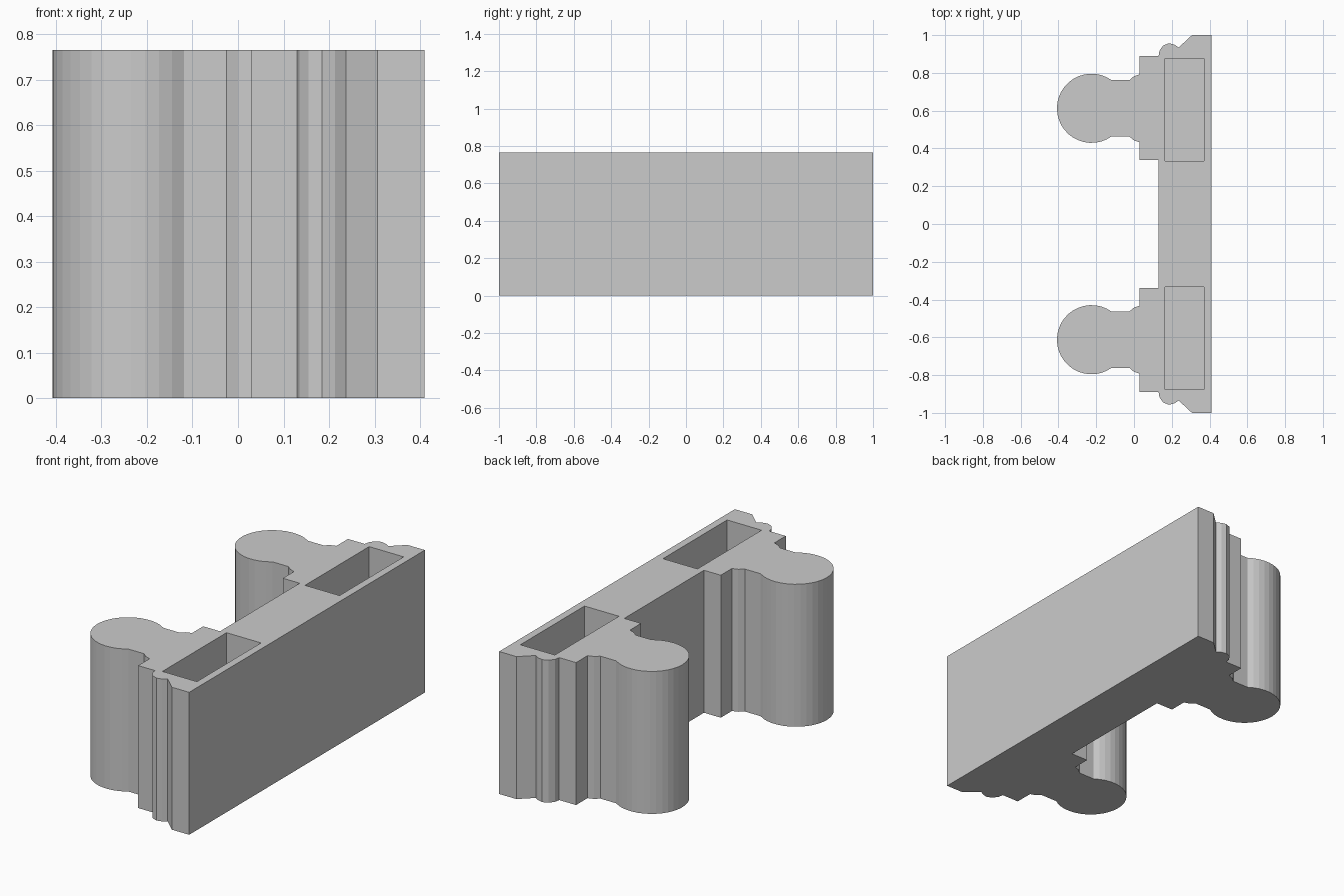
import bpy, bmesh, math

if "Cube" in bpy.data.objects:
    bpy.data.objects.remove(bpy.data.objects["Cube"])

H = 0.765          # height of the extrusion
FLOOR = 0.05       # floor left under the pockets
CX, CY, R = -0.225, 0.6125, 0.183   # round knob
NECK = 0.149       # half width of the neck


def prism(bm, pts, z0, z1):
    """Extrude a closed outline between two heights."""
    face = bm.faces.new([bm.verts.new((x, y, z0)) for x, y in pts])
    ext = bmesh.ops.extrude_face_region(bm, geom=[face])["geom"]
    top = [v for v in ext if isinstance(v, bmesh.types.BMVert)]
    bmesh.ops.translate(bm, verts=top, vec=(0, 0, z1 - z0))


def make(name, outlines, z0, z1):
    bm = bmesh.new()
    for pts in outlines:
        prism(bm, pts, z0, z1)
    bmesh.ops.recalc_face_normals(bm, faces=bm.faces)
    mesh = bpy.data.meshes.new(name)
    bm.to_mesh(mesh)
    bm.free()
    obj = bpy.data.objects.new(name, mesh)
    bpy.context.collection.objects.link(obj)
    return obj


def arc(cx, cy, rx, ry, a0, a1, n):
    return [(cx + rx * math.cos(a0 + (a1 - a0) * i / n),
             cy + ry * math.sin(a0 + (a1 - a0) * i / n)) for i in range(n + 1)]


# Upper half of the outline: from the inner web outwards to the end of the plate
a = math.asin(NECK / R)
fillet = [(0.03, CY + 0.18), (0.0, CY + 0.17), (-0.025, CY + NECK)]
half = [(0.13, 0.338), (0.03, 0.338)]
half += [(x, 2 * CY - y) for x, y in fillet]              # inner neck step
half += arc(CX, CY, R, R, 2 * math.pi - a, a, 26)         # round knob
half += fillet[::-1]                                      # outer neck step
half += [(0.03, 0.89), (0.13, 0.89)]
half += [(0.135, 0.918), (0.155, 0.945), (0.185, 0.957),  # small bead
         (0.213, 0.95), (0.237, 0.935)]
half += [(0.307, 1.0), (0.41, 1.0)]                       # bevelled end

outline = half + [(x, -y) for x, y in reversed(half)]
bracket = make("bracket", [outline], 0, H)

# Two blind rectangular pockets sunk from the top
pockets = [[(0.165, s * 0.333), (0.37, s * 0.333), (0.37, s * 0.877), (0.165, s * 0.877)]
           for s in (1, -1)]
cutter = make("pocket_cutter", pockets, FLOOR, H + 0.1)
cutter.hide_render = True
cutter.hide_set(True)

cut = bracket.modifiers.new("pockets", "BOOLEAN")
cut.operation = 'DIFFERENCE'
cut.solver = 'EXACT'
cut.object = cutter
